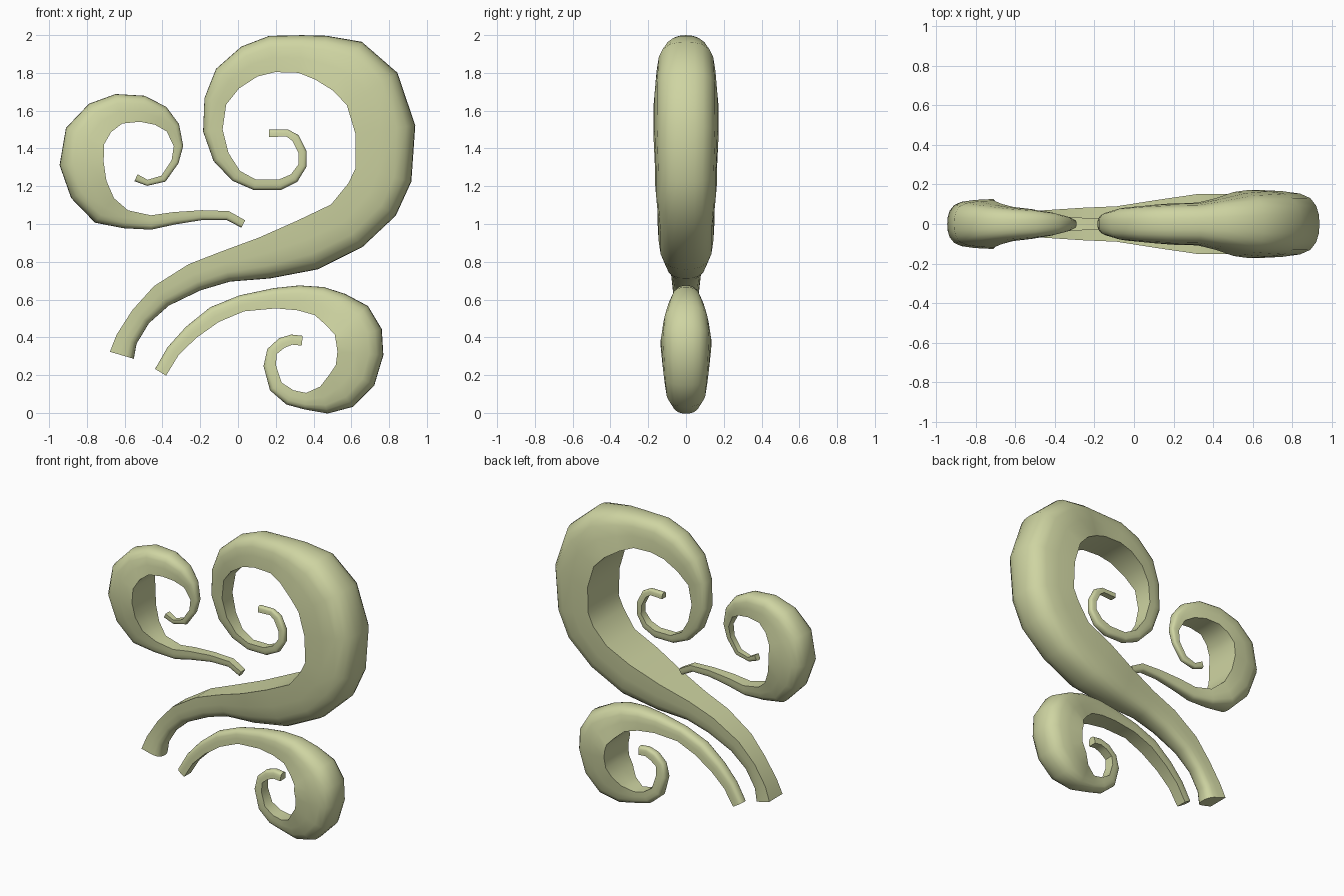
import bpy, bmesh
from mathutils import Vector

mat = bpy.data.materials.new("pale_green")
mat.diffuse_color = (0.62, 0.66, 0.36, 1)

# Cross-section (across, depth) in half-widths: round outside, flat sharp-edged inside
HALF = [(1, 0), (.98, .3), (.89, .58), (.7, .82), (.38, .96), (-.2, 1.04), (-1, 1.08)]
SECTION = HALF + [(-1, 0)] + [(u, -v) for u, v in reversed(HALF[1:])]


def curl(name, path, side):
    """Sweep the section along (x, z, half_width) stations; side says where the outside lies."""
    bm = bmesh.new()
    pts = [Vector((x, 0, z)) for x, z, h in path]
    rings = []
    for i, (x, z, h) in enumerate(path):
        d = Vector((0, 0, 0))
        if i > 0:
            d += (pts[i] - pts[i - 1]).normalized()
        if i < len(pts) - 1:
            d += (pts[i + 1] - pts[i]).normalized()
        d.normalize()
        out = Vector((d.z, 0, -d.x)) * side
        rings.append([bm.verts.new(pts[i] + out * u * h + Vector((0, v * h, 0)))
                      for u, v in SECTION])
    n = len(SECTION)
    for a, b in zip(rings, rings[1:]):
        for k in range(n):
            bm.faces.new((a[k], a[(k + 1) % n], b[(k + 1) % n], b[k]))
    bm.faces.new(rings[0])
    bm.faces.new(rings[-1])
    bmesh.ops.recalc_face_normals(bm, faces=bm.faces)
    me = bpy.data.meshes.new(name)
    bm.to_mesh(me)
    bm.free()
    ob = bpy.data.objects.new(name, me)
    bpy.context.collection.objects.link(ob)
    me.materials.append(mat)
    bpy.ops.object.select_all(action='DESELECT')
    ob.select_set(True)
    bpy.context.view_layer.objects.active = ob
    bpy.ops.object.shade_smooth_by_angle(angle=0.8)


# Large central curl
curl("large_curl", [
    (-.615, .305, .066), (-.59, .39, .058), (-.515, .51, .056), (-.405, .62, .065),
    (-.23, .718, .076), (-.065, .775, .083), (.14, .82, .112), (.37, .89, .14),
    (.575, .99, .14), (.71, 1.13, .152), (.77, 1.26, .152), (.78, 1.5, .16),
    (.71, 1.715, .159), (.58, 1.835, .15), (.44, 1.88, .12), (.33, 1.9, .1),
    (.18, 1.9, .097), (.06, 1.86, .09), (-.055, 1.77, .08), (-.12, 1.65, .06),
    (-.133, 1.495, .052), (-.09, 1.355, .045), (-.01, 1.255, .033), (.09, 1.207, .028),
    (.22, 1.207, .028), (.297, 1.243, .026), (.342, 1.31, .022), (.342, 1.38, .022),
    (.305, 1.455, .022), (.26, 1.482, .019), (.165, 1.48, .02)], 1)

# Small curl at the upper left
curl("left_curl", [
    (.028, 1.0, .022), (-.055, 1.045, .024), (-.19, 1.047, .026), (-.34, 1.03, .033),
    (-.46, 1.008, .038), (-.595, 1.025, .049), (-.707, 1.072, .082), (-.79, 1.183, .104),
    (-.828, 1.32, .117), (-.81, 1.465, .11), (-.73, 1.562, .095), (-.63, 1.61, .08),
    (-.507, 1.61, .07), (-.41, 1.573, .056), (-.345, 1.51, .038), (-.315, 1.413, .025),
    (-.333, 1.33, .02), (-.395, 1.24, .019), (-.48, 1.218, .016), (-.54, 1.245, .02)], -1)

# Small curl at the lower right
curl("lower_curl", [
    (-.41, .215, .034), (-.345, .325, .036), (-.25, .425, .04), (-.125, .52, .045),
    (.02, .58, .044), (.195, .607, .054), (.32, .609, .066), (.43, .592, .078),
    (.517, .547, .097), (.6, .49, .116), (.64, .41, .126), (.648, .315, .122),
    (.62, .2, .115), (.545, .115, .105), (.455, .068, .074), (.357, .062, .044),
    (.275, .082, .042), (.2, .14, .037), (.168, .25, .033), (.18, .325, .028),
    (.232, .37, .029), (.285, .388, .027), (.34, .382, .026)], -1)
